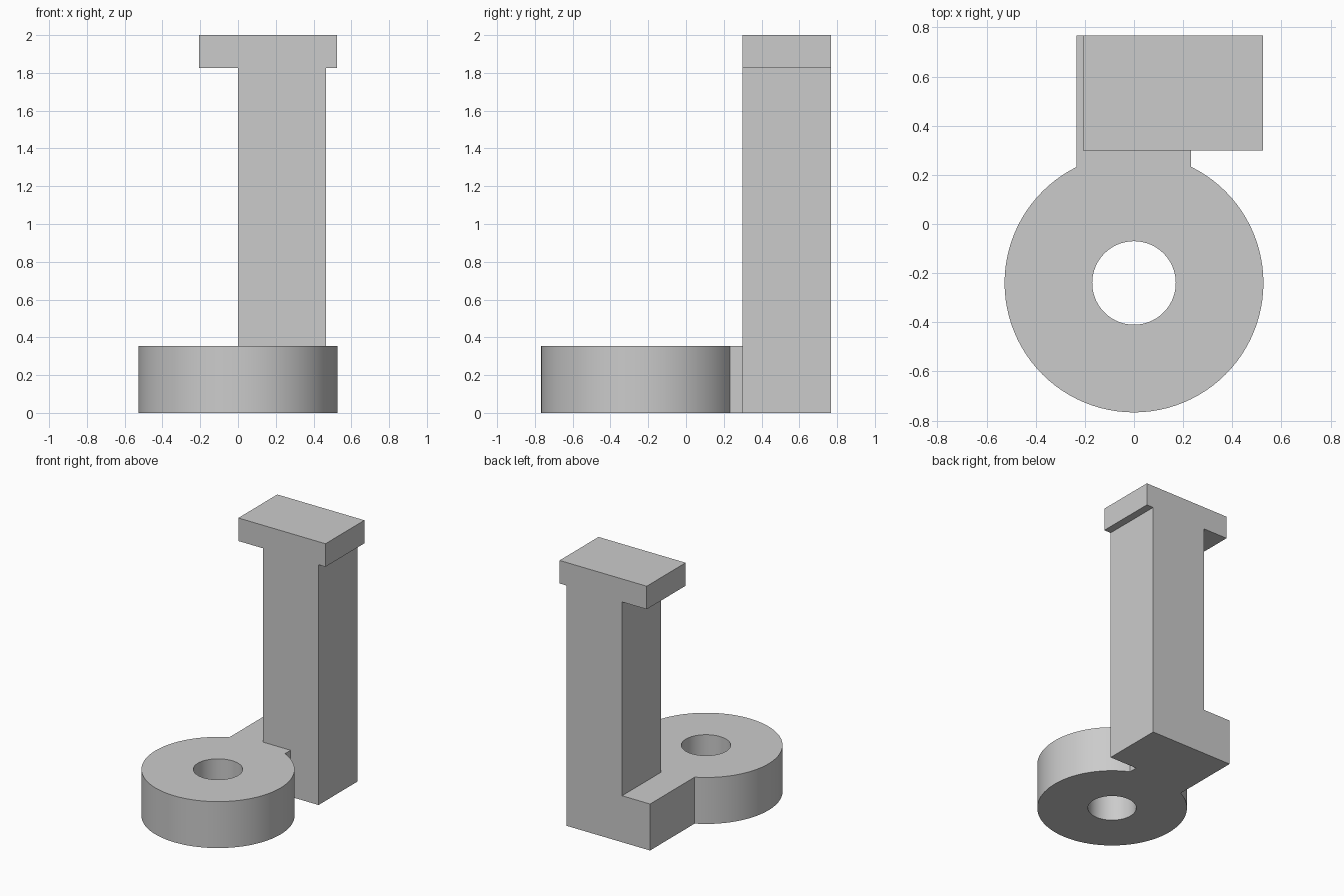
import bpy
import bmesh
import math

if "Cube" in bpy.data.objects:
    bpy.data.objects.remove(bpy.data.objects["Cube"], do_unlink=True)

RING_Y, RING_R, BORE_R = -0.24, 0.527, 0.17
BASE_H = 0.353

grey = bpy.data.materials.new("plain grey")
grey.use_nodes = True
grey.diffuse_color = (0.6, 0.6, 0.6, 1)
grey.node_tree.nodes["Principled BSDF"].inputs["Base Color"].default_value = (0.6, 0.6, 0.6, 1)


def extrude(name, points, vector):
    """Make a solid by sweeping a flat outline along a vector."""
    bm = bmesh.new()
    face = bm.faces.new([bm.verts.new(p) for p in points])
    swept = bmesh.ops.extrude_face_region(bm, geom=[face])["geom"]
    bmesh.ops.translate(bm, vec=vector, verts=[v for v in swept if isinstance(v, bmesh.types.BMVert)])
    bmesh.ops.recalc_face_normals(bm, faces=bm.faces)
    mesh = bpy.data.meshes.new(name)
    bm.to_mesh(mesh)
    bm.free()
    mesh.materials.append(grey)
    obj = bpy.data.objects.new(name, mesh)
    bpy.context.collection.objects.link(obj)
    return obj


def circle(radius, z, count=96):
    turns = [2 * math.pi * i / count for i in range(count)]
    return [(radius * math.cos(a), RING_Y + radius * math.sin(a), z) for a in turns]


def combine(target, other, operation):
    """Apply a boolean and discard the second solid."""
    mod = target.modifiers.new(operation.lower(), "BOOLEAN")
    mod.operation, mod.solver, mod.object = operation, "EXACT", other
    bpy.context.view_layer.objects.active = target
    bpy.ops.object.modifier_apply(modifier=mod.name)
    bpy.data.objects.remove(other, do_unlink=True)


# Upright: foot, offset column and wider cap in one side profile
profile = [(-0.235, 0), (0.467, 0), (0.467, 1.825), (0.525, 1.825), (0.525, 2),
           (-0.207, 2), (-0.207, 1.825), (0, 1.825), (0, BASE_H), (-0.235, BASE_H)]
body = extrude("ring_foot_and_column", [(x, 0.3, z) for x, z in profile], (0, 0.467, 0))

# Neck joining the foot to the ring
neck = extrude("neck", [(-0.235, RING_Y, 0), (0.232, RING_Y, 0), (0.232, 0.3, 0), (-0.235, 0.3, 0)],
               (0, 0, BASE_H))

# Ring with a through bore
ring = extrude("ring", circle(RING_R, 0), (0, 0, BASE_H))
bore = extrude("bore_cutter", circle(BORE_R, -0.1), (0, 0, BASE_H + 0.2))
bore.hide_render = True

combine(ring, neck, "UNION")
combine(body, ring, "UNION")
combine(body, bore, "DIFFERENCE")

# Smooth the round walls, keep the edges sharp
bpy.ops.object.select_all(action="DESELECT")
body.select_set(True)
bpy.context.view_layer.objects.active = body
bpy.ops.object.shade_smooth_by_angle(angle=math.radians(30))
